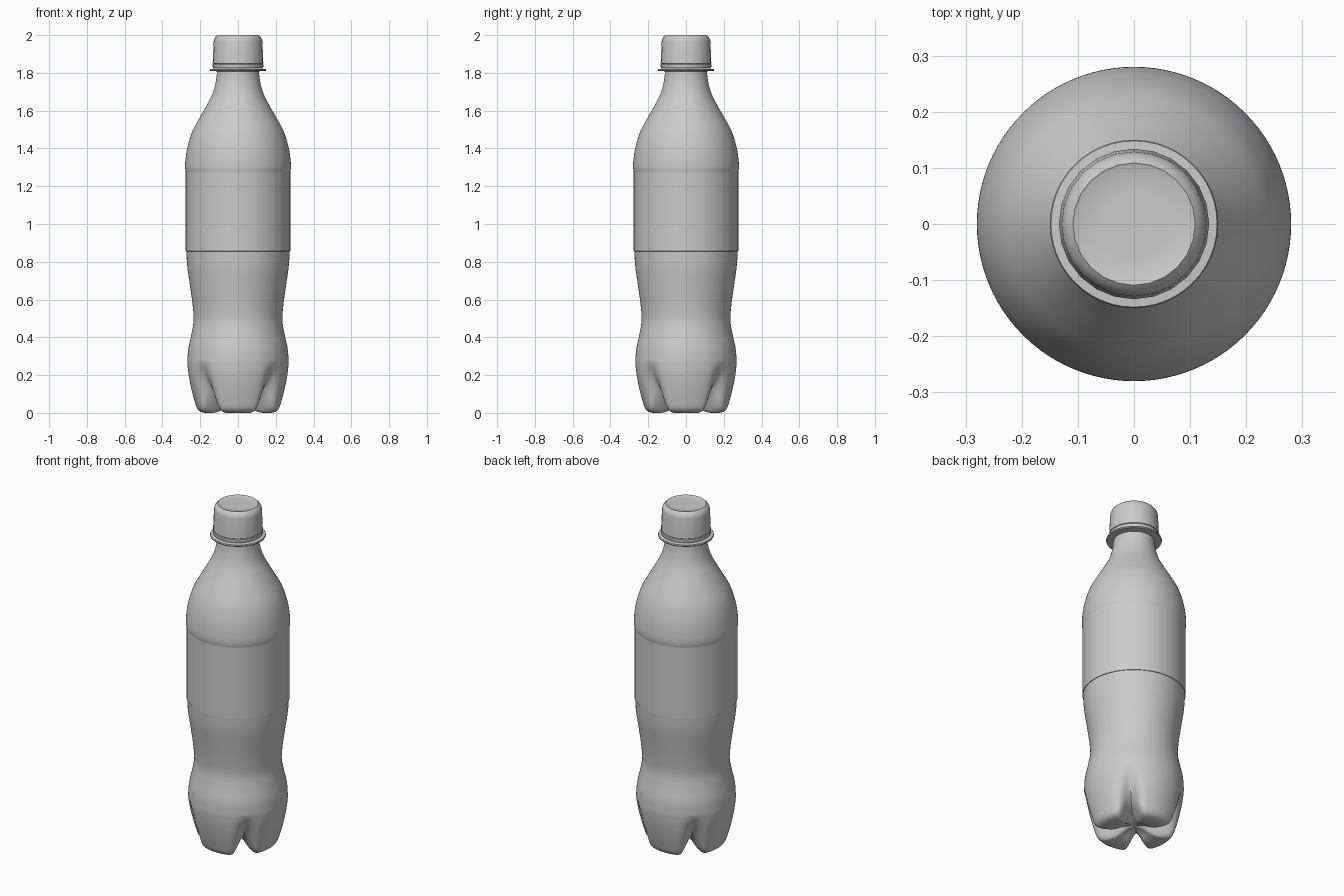
import bpy
import bmesh
from math import cos, sin, pi, radians, degrees
from mathutils import Vector

if "Cube" in bpy.data.objects:
    bpy.data.objects.remove(bpy.data.objects["Cube"])

grey = bpy.data.materials.new("plain grey")
grey.use_nodes = True
grey.diffuse_color = (0.6, 0.6, 0.6, 1)
grey.node_tree.nodes["Principled BSDF"].inputs["Base Color"].default_value = (0.6, 0.6, 0.6, 1)


def smooth_path(points, steps):
    """Catmull-Rom curve through (radius, height) points."""
    p = [Vector(q) for q in points]
    p = [2 * p[0] - p[1]] + p + [2 * p[-1] - p[-2]]
    path = []
    for a, b, c, d in zip(p, p[1:], p[2:], p[3:]):
        for k in range(steps):
            t = k / steps
            path.append(0.5 * (2 * b + (c - a) * t + (2 * a - 5 * b + 4 * c - d) * t ** 2
                               + (3 * b - a - 3 * c + d) * t ** 3))
    return path + [p[-2]]


def revolve(name, count, sides, point_at, angle=30):
    """Surface of rings; point_at(ring, turn) gives radius and height."""
    bm = bmesh.new()
    rings = []
    for i in range(count):
        ring = []
        for j in range(sides):
            a = 2 * pi * j / sides
            r, z = point_at(i, a)
            ring.append(bm.verts.new((r * cos(a), r * sin(a), z)))
        rings.append(ring)
    for low, high in zip(rings, rings[1:]):
        for j in range(sides):
            k = (j + 1) % sides
            bm.faces.new((low[j], low[k], high[k], high[j]))
    bmesh.ops.remove_doubles(bm, verts=bm.verts, dist=0.00001)
    mesh = bpy.data.meshes.new(name)
    bm.to_mesh(mesh)
    bm.free()
    mesh.materials.append(grey)
    ob = bpy.data.objects.new(name, mesh)
    bpy.context.collection.objects.link(ob)
    bpy.ops.object.select_all(action="DESELECT")
    ob.select_set(True)
    bpy.context.view_layer.objects.active = ob
    bpy.ops.object.shade_smooth_by_angle(angle=radians(angle))
    return ob


def lathe(name, profile, sides, angle=30):
    return revolve(name, len(profile), sides, lambda i, a: profile[i], angle)


# Petal base: foot profile and groove profile, blended around the bottle
foot = smooth_path([(0, .045), (.05, .035), (.10, .01), (.135, .001), (.18, .001), (.213, .018),
                    (.232, .07), (.252, .15), (.264, .22), (.268, .27)], 4)
groove = smooth_path([(0, .045), (.05, .048), (.095, .06), (.13, .075), (.16, .095), (.188, .125),
                      (.213, .16), (.238, .20), (.258, .24), (.268, .27)], 4)

# Waist, straight body, shoulder and neck
upper = smooth_path([(.268, .27), (.263, .34), (.246, .42), (.235, .49), (.24, .57), (.255, .68),
                     (.268, .77), (.274, .86)], 5)
upper += smooth_path([(.274, .87), (.274, 1.27)], 4)
upper += smooth_path([(.277, 1.275), (.28, 1.30), (.278, 1.34), (.267, 1.41), (.242, 1.49),
                      (.205, 1.56), (.165, 1.63), (.135, 1.69), (.118, 1.75), (.11, 1.81)], 5)


def body_point(i, a):
    if i >= len(foot):
        return upper[i - len(foot) + 1]
    from_groove = abs(degrees(a) % 90 - 45)
    width = 27 - 12 * i / len(foot)
    s = max(0, 1 - from_groove / width)
    return foot[i].lerp(groove[i], s * s * (3 - 2 * s))


revolve("bottle_body", len(foot) + len(upper) - 1, 96, body_point, 50)

# Label sleeve wrapped round the straight part
lathe("label_sleeve", [(.272, .855), (.277, .856), (.277, 1.276), (.272, 1.278)], 64)

# Neck ring
lathe("neck_ring", [(.10, 1.808), (.148, 1.81), (.15, 1.815), (.148, 1.821), (.10, 1.824)], 48)

# Tamper band and screw cap
lathe("tamper_band", [(.10, 1.826), (.132, 1.826), (.134, 1.832), (.134, 1.845), (.129, 1.849)], 24)
lathe("screw_cap", [(.129, 1.847), (.134, 1.851), (.129, 1.965), (.126, 1.98), (.118, 1.992),
                    (.109, 2.0), (.105, 1.998), (.06, 1.997), (0, 1.997)], 24)
